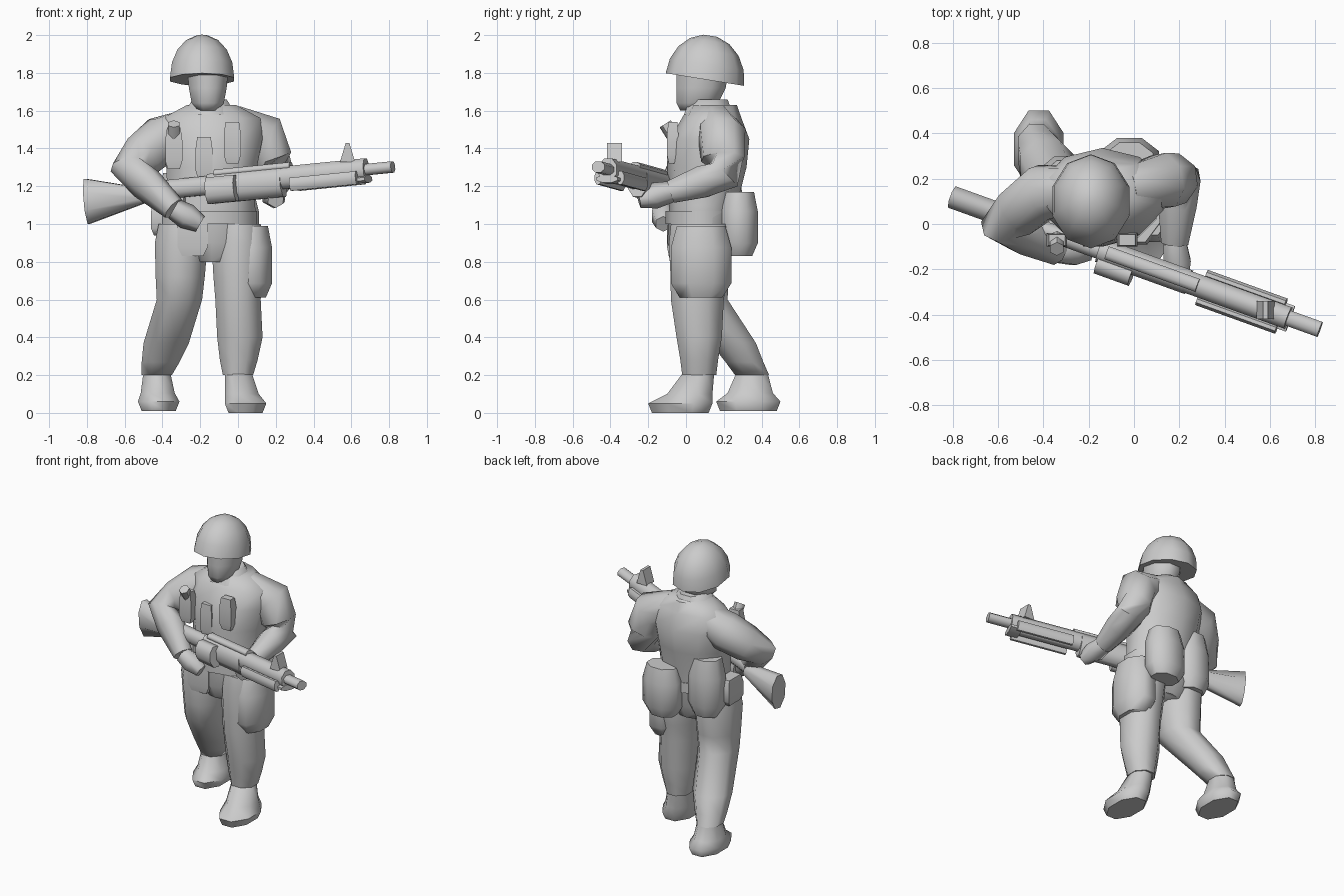
import bpy, bmesh, math
from mathutils import Vector, Quaternion

cube = bpy.data.objects.get("Cube")
if cube:
    bpy.data.objects.remove(cube, do_unlink=True)

grey = bpy.data.materials.new("plain grey")
grey.use_nodes = True
grey.diffuse_color = (.6, .6, .6, 1)
grey.node_tree.nodes["Principled BSDF"].inputs["Base Color"].default_value = grey.diffuse_color

LEVEL = Quaternion()
NOD = Quaternion(Vector((1, 0, 0)), -.16)
UP = Vector((0, 0, 1))
parts = []


def loft(name, spine, sizes, sides=8, turn=None):
    """Skin a closed tube over rings along a spine, square to it unless a turn is given."""
    bm = bmesh.new()
    grow = 1 / math.cos(math.pi / sides)
    rows = []
    for index, (centre, (across, deep)) in enumerate(zip(spine, sizes)):
        ahead = spine[min(index + 1, len(spine) - 1)]
        behind = spine[max(index - 1, 0)]
        facing = turn or (ahead - behind).to_track_quat('Z', 'Y')
        row = []
        for step in range(sides):
            angle = (step + .5) * math.tau / sides
            offset = Vector((across * math.cos(angle), deep * math.sin(angle), 0)) * grow
            row.append(bm.verts.new(centre + facing @ offset))
        rows.append(row)
    for lower, upper in zip(rows, rows[1:]):
        for step in range(sides):
            after = (step + 1) % sides
            bm.faces.new((lower[step], lower[after], upper[after], upper[step]))
    bm.faces.new(rows[0])
    bm.faces.new(rows[-1])
    bmesh.ops.recalc_face_normals(bm, faces=bm.faces)
    mesh = bpy.data.meshes.new(name)
    bm.to_mesh(mesh)
    bm.free()
    mesh.materials.append(grey)
    part = bpy.data.objects.new(name, mesh)
    bpy.context.collection.objects.link(part)
    parts.append(part)


def leg(side, hip, knee, calf, ankle, sole):
    """Trouser leg through its joints, then a boot spreading to the sole."""
    spine = [hip + UP * .1, hip, hip.lerp(knee, .6), knee, calf, calf.lerp(ankle, .6), ankle]
    sizes = [(.12, .16), (.14, .17), (.13, .15), (.12, .14), (.12, .12), (.1, .1), (.08, .09)]
    loft(side + "_leg", spine, sizes, turn=LEVEL)
    spine = [ankle + UP * .02, ankle.lerp(sole, .5), sole + UP * .05, sole]
    sizes = [(.07, .08), (.09, .12), (.11, .17), (.09, .15)]
    loft(side + "_boot", spine, sizes, turn=LEVEL)


def arm(side, root, shoulder, elbow, wrist, knuckles):
    """Sleeve tapering from shoulder to wrist, then a hand."""
    spine = [root, shoulder, shoulder.lerp(elbow, .6), elbow, elbow.lerp(wrist, .4), wrist]
    loft(side + "_arm", spine, [(r, r) for r in (.09, .12, .11, .09, .085, .06)])
    spine = [wrist, wrist.lerp(knuckles, .5), knuckles]
    loft(side + "_hand", spine, [(r, r) for r in (.05, .06, .04)], sides=6)


def pouch(name, centre, half, sides=4):
    """Soft pouch, fullest at the middle."""
    spine = [centre + UP * half.z * level for level in (-1, -.6, .4, 1)]
    sizes = [(half.x * full, half.y * full) for full in (.7, 1, 1, .8)]
    loft(name, spine, sizes, sides, LEVEL)


def bore(x):
    """Point on the line of the gun barrel."""
    return Vector((0, -.17, 1.22)) + Vector((1, -.36, .1)) * x


def bar(name, start, end, width, thick, side=0, lift=0, flare=1):
    """Gun part along the bore; flare thickens its rear end."""
    shift = Vector((.34, .94, 0)) * side + UP * lift
    loft("gun_" + name, [bore(start) + shift, bore(end) + shift],
         [(width, thick * flare), (width, thick)])


# Torso leaning back slightly towards the shoulders
heights = (.8, .9, 1.1, 1.3, 1.45, 1.56, 1.63)
widths = (.17, .25, .23, .24, .27, .26, .13)
depths = (.12, .17, .17, .2, .2, .15, .12)
loft("torso", [Vector((-.14, .08 + max(0, z - 1) * .1, z)) for z in heights],
     list(zip(widths, depths)), sides=10, turn=LEVEL)
loft("belt", [Vector((-.15, .08, z)) for z in (1, 1.07)], [(.25, .18)] * 2, sides=10, turn=LEVEL)
loft("collar", [Vector((-.15, .12, z)) for z in (1.58, 1.66)],
     [(.14, .13), (.09, .1)], turn=LEVEL)

# Head with a narrow chin, under a domed helmet tipped to the back
loft("head", [Vector((-.16, y, z)) for y, z in ((.05, 1.6), (.06, 1.64), (.08, 1.72), (.09, 1.84))],
     [(.05, .08), (.085, .11), (.1, .13), (.11, .14)], turn=LEVEL)
dome = [math.radians(angle) for angle in range(0, 90, 20)]
loft("helmet", [Vector((-.19, .1 + .03 * math.sin(angle), 1.765 + .235 * math.sin(angle)))
                for angle in dome],
     [(.17 * math.cos(angle), .2 * math.cos(angle)) for angle in dome], sides=10, turn=NOD)

# Legs in mid stride
leg("left", hip=Vector((0, .08, .9)), knee=Vector((0, .06, .6)), calf=Vector((.01, .07, .4)),
    ankle=Vector((0, .07, .2)), sole=Vector((.04, -.03, 0)))
leg("right", hip=Vector((-.3, .07, .9)), knee=Vector((-.31, .08, .6)),
    calf=Vector((-.38, .25, .37)), ankle=Vector((-.43, .35, .2)), sole=Vector((-.42, .33, .01)))

# Arms reaching forward to the gun
arm("right", root=Vector((-.22, .16, 1.53)), shoulder=Vector((-.4, .14, 1.45)),
    elbow=Vector((-.58, 0, 1.3)), wrist=Vector((-.34, -.12, 1.08)),
    knuckles=Vector((-.2, -.12, 1)))
arm("left", root=Vector((-.03, .16, 1.54)), shoulder=Vector((.13, .19, 1.47)),
    elbow=Vector((.2, .2, 1.26)), wrist=Vector((.18, -.08, 1.17)),
    knuckles=Vector((.2, -.25, 1.13)))

# Pouches on the belt and chest
pouch("rear_pouch", Vector((-.02, .28, 1)), Vector((.13, .1, .17)), sides=8)
pouch("rear_right_pouch", Vector((-.3, .2, 1.07)), Vector((.12, .1, .2)), sides=8)
pouch("left_hip_pouch", Vector((.07, .08, .8)), Vector((.11, .16, .19)), sides=8)
pouch("right_hip_pouch", Vector((-.41, .1, 1.03)), Vector((.05, .08, .09)))
pouch("jacket_flap", Vector((-.24, -.07, .95)), Vector((.08, .03, .12)))
for name, x, z in (("left", -.03, 1.43), ("centre", -.18, 1.35), ("right", -.34, 1.4)):
    pouch(name + "_chest_pouch", Vector((x, -.07, z)), Vector((.045, .03, .11)))
loft("chest_torch", [Vector((-.34, -.06, 1.45)), Vector((-.34, -.11, 1.53))],
     [(.03, .03)] * 2, sides=6)

# Long gun held across the body
bar("stock", start=-.8, end=-.5, width=.05, thick=.04, lift=-.02, flare=3)
bar("receiver", start=-.5, end=-.1, width=.04, thick=.05)
bar("grip", start=-.36, end=-.28, width=.02, thick=.06, lift=-.09)
bar("body", start=-.15, end=.24, width=.055, thick=.08, lift=-.02)
bar("ammo_box", start=-.14, end=.01, width=.045, thick=.07, side=-.06, lift=-.03)
bar("top_cover", start=-.12, end=.28, width=.03, thick=.02, lift=.06)
bar("handguard", start=.23, end=.68, width=.05, thick=.06)
for label, side in (("left", .06), ("right", -.065)):
    bar("bipod_" + label, start=.3, end=.65, width=.02, thick=.035, side=side, lift=-.04)
bar("bipod_foot", start=.62, end=.69, width=.06, thick=.02, lift=-.05)
bar("barrel", start=.6, end=.82, width=.035, thick=.03)
loft("gun_front_sight", [bore(.58) + UP * rise for rise in (.05, .15)],
     [(.04, .04), (.01, .04)], sides=4, turn=LEVEL)

# Smooth shading with sharp edges kept
bpy.ops.object.select_all(action='DESELECT')
for part in parts:
    part.select_set(True)
bpy.context.view_layer.objects.active = parts[0]
bpy.ops.object.shade_smooth_by_angle(angle=math.radians(60))
